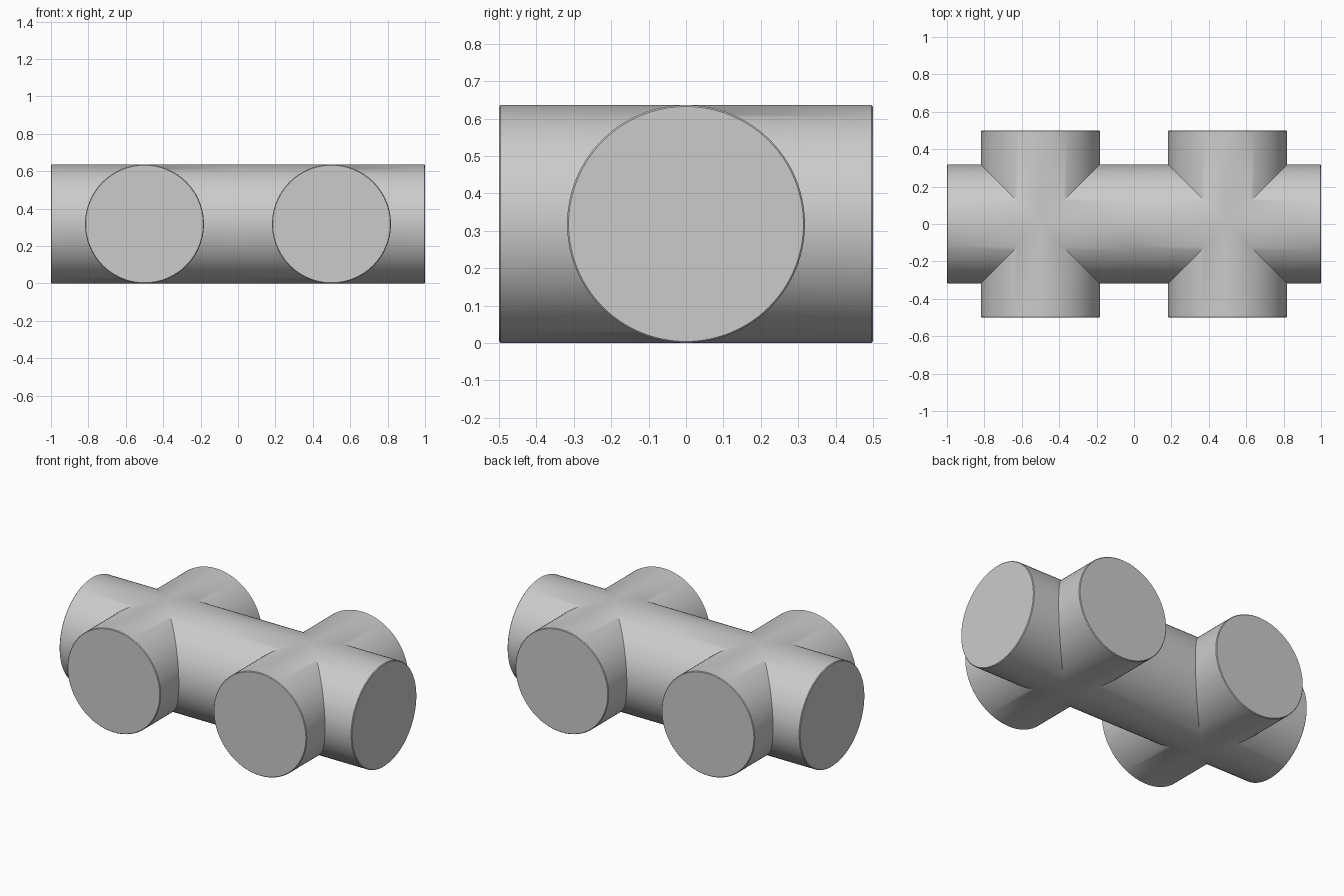
import bpy, bmesh
from math import sin, cos, pi, radians
from mathutils import Vector, Matrix

if "Cube" in bpy.data.objects:
    bpy.data.objects.remove(bpy.data.objects["Cube"])

R = 0.318      # pipe radius
REACH = 0.5    # arm length from each crossing
EDGE = 0.004   # softened rim
SIDES = 96


def add_arm(bm, centre_x, turn, capped):
    """One arm of a crossing: mitred where it meets its neighbours, round at the end."""
    place = Matrix.Translation((centre_x, 0, R)) @ Matrix.Rotation(turn, 4, 'Z')

    def ring(radius, along):
        pts = []
        for i in range(SIDES):
            a = 2 * pi * i / SIDES
            p = Vector((along(a), radius * cos(a), radius * sin(a)))
            pts.append(bm.verts.new(place @ p))
        return pts

    rings = [ring(R, lambda a: R * abs(cos(a)))]
    if capped:
        rings.append(ring(R, lambda a: REACH - EDGE))
        rings.append(ring(R - EDGE, lambda a: REACH))
    else:
        rings.append(ring(R, lambda a: REACH))
    for lower, upper in zip(rings, rings[1:]):
        for i in range(SIDES):
            j = (i + 1) % SIDES
            bm.faces.new((lower[i], lower[j], upper[j], upper[i]))
    if capped:
        bm.faces.new(rings[-1])


# Two four-way crossings joined in the middle
bm = bmesh.new()
for side in (-1, 1):
    for quarter in range(4):
        inward = quarter == (2 if side > 0 else 0)
        add_arm(bm, side * 0.5, quarter * pi / 2, not inward)
bmesh.ops.remove_doubles(bm, verts=bm.verts, dist=0.0001)
bmesh.ops.recalc_face_normals(bm, faces=bm.faces)

mesh = bpy.data.meshes.new("pipe_crossing")
bm.to_mesh(mesh)
bm.free()
pipe = bpy.data.objects.new("pipe_crossing", mesh)
bpy.context.collection.objects.link(pipe)

# Smooth barrels, crisp mitres and rims
bpy.context.view_layer.objects.active = pipe
pipe.select_set(True)
bpy.ops.object.shade_smooth_by_angle(angle=radians(30))
